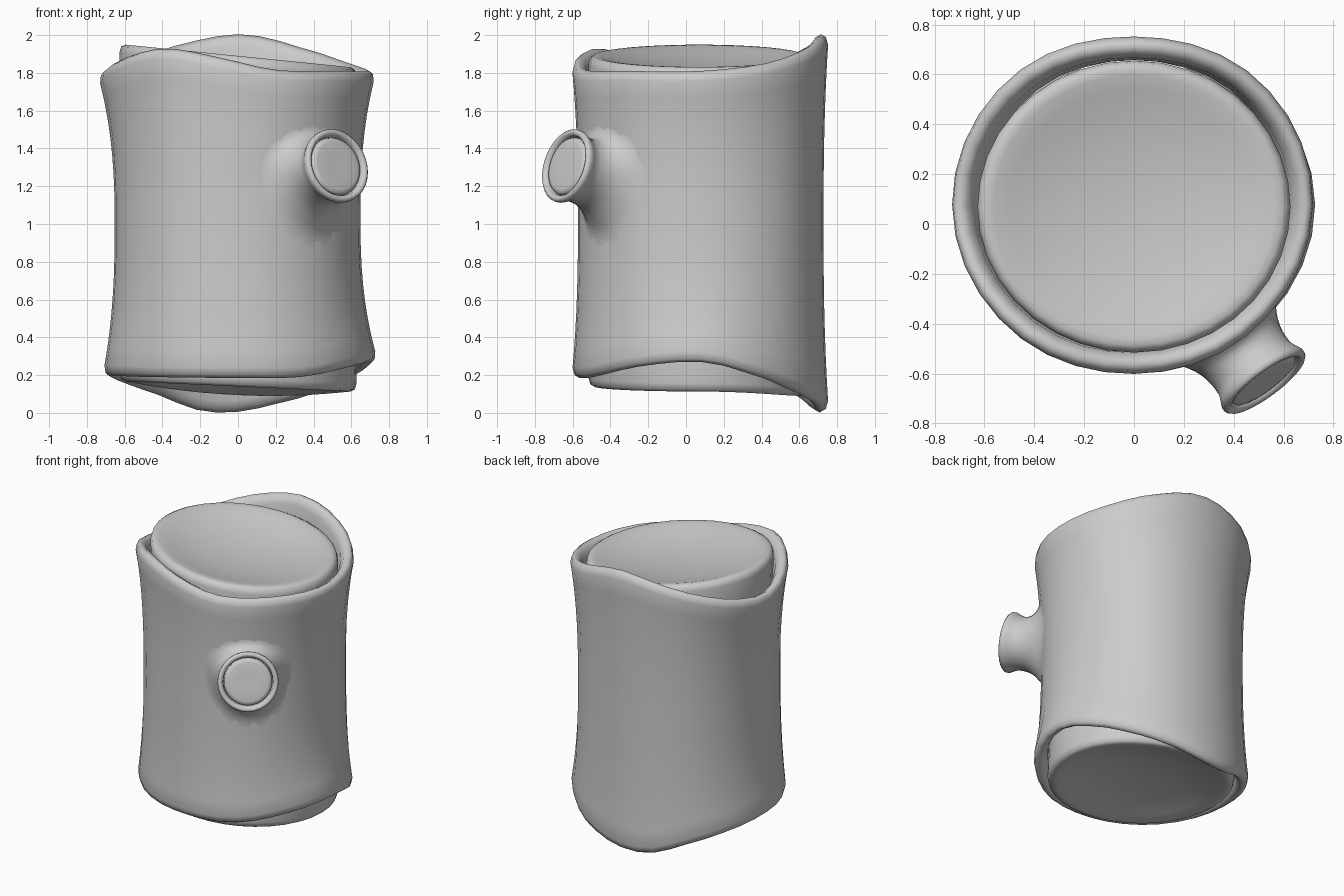
import bpy, bmesh
from math import sin, cos, radians, pi, atan2, degrees
from mathutils import Vector

if "Cube" in bpy.data.objects:
    bpy.data.objects.remove(bpy.data.objects["Cube"])

CY = 0.078           # trunk axis offset in y
SEG = 36


def loop_interp(keys, a):
    """Periodic smooth interpolation of (angle, value) keys."""
    a %= 360
    n = len(keys)
    for i in range(n):
        a1, v1 = keys[i]
        a2, v2 = keys[(i + 1) % n]
        if i == n - 1:
            a2 += 360
        if a1 <= a <= a2:
            v0, v3 = keys[i - 1][1], keys[(i + 2) % n][1]
            t = (a - a1) / (a2 - a1)
            return v1 + 0.5 * t * (v2 - v0 + t * (2*v0 - 5*v1 + 4*v2 - v3
                                   + t * (3*(v1 - v2) + v3 - v0)))


def every45(*vals):
    return [(45 * i, v) for i, v in enumerate(vals)]


# Rim heights, waist radius and end flares around the trunk
TOP = [(0, 1.81), (30, 1.85), (60, 1.935), (82, 1.998), (97, 1.998), (118, 1.95), (135, 1.895),
       (157, 1.83), (180, 1.80), (210, 1.88), (235, 1.93), (262, 1.88), (288, 1.815), (325, 1.81)]
BOTTOM = [(0, 0.27), (20, 0.215), (50, 0.11), (73, 0.045), (90, 0.006), (108, 0.012), (130, 0.095),
          (155, 0.16), (180, 0.195), (225, 0.19), (270, 0.185), (300, 0.19), (335, 0.25)]
WAIST = every45(0.648, 0.664, 0.650, 0.660, 0.653, 0.664, 0.650, 0.658)
FLARE_T = every45(0.085, 0.050, 0.028, 0.060, 0.092, 0.050, 0.035, 0.045)
FLARE_B = every45(0.095, 0.034, 0.028, 0.040, 0.065, 0.034, 0.034, 0.050)


def trunk_point(a, z, inset=0.0):
    """Point on the flared trunk surface at angle a (degrees)."""
    zt, zb = loop_interp(TOP, a), loop_interp(BOTTOM, a)
    u = min(1, max(0, (z - zb) / (zt - zb)))
    f = abs(2 * u - 1) ** 2.5
    r = loop_interp(WAIST, a) + f * loop_interp(FLARE_T if u > 0.5 else FLARE_B, a) - inset
    return Vector((r * cos(radians(a)), CY + r * sin(radians(a)), z))


def loft(name, rings, cap_start=False, cap_end=False):
    """Skin a list of equal-length closed rings into a smooth mesh object."""
    bm = bmesh.new()
    vs = [[bm.verts.new(p) for p in ring] for ring in rings]
    n = len(rings[0])
    for r0, r1 in zip(vs, vs[1:]):
        for i in range(n):
            j = (i + 1) % n
            bm.faces.new((r0[i], r0[j], r1[j], r1[i]))
    for flag, ring in ((cap_start, vs[0]), (cap_end, vs[-1])):
        if flag:
            c = bm.verts.new(sum((v.co for v in ring), Vector()) / n)
            for i in range(n):
                bm.faces.new((ring[i], ring[(i + 1) % n], c))
    bmesh.ops.recalc_face_normals(bm, faces=bm.faces)
    for f in bm.faces:
        f.smooth = True
    me = bpy.data.meshes.new(name)
    bm.to_mesh(me)
    bm.free()
    ob = bpy.data.objects.new(name, me)
    bpy.context.collection.objects.link(ob)
    return ob


angles = [i * 360 / SEG for i in range(SEG)]

# Bark: wavy-edged shell with rolled rims at both ends
lip = [(0.085, 0.22), (0.085, 0.06), (0.07, 0.018), (0.042, 0.0), (0.015, 0.015), (0.0, 0.055)]
rings = [[trunk_point(a, loop_interp(BOTTOM, a) + h, d) for a in angles] for d, h in lip]
for k in range(1, 16):
    t = k / 16
    rings.append([trunk_point(a, (loop_interp(BOTTOM, a) + 0.055) * (1 - t)
                              + (loop_interp(TOP, a) - 0.055) * t) for a in angles])
rings += [[trunk_point(a, loop_interp(TOP, a) - h, d) for a in angles] for d, h in reversed(lip)]
loft("bark", rings)


# Wood core: tilted, dished ends with rounded edges
def core_ring(scale, dz, top):
    ring = []
    for a in angles:
        x = 0.628 * scale * cos(radians(a))
        y = 0.586 * scale * sin(radians(a))
        if top:
            z = 1.89 - 0.1 * x - dz
        else:
            z = 0.14 - 0.045 * x - 0.05 * max(0, y / 0.58) ** 2 + dz
        ring.append(Vector((x, CY - 0.008 + y, z)))
    return ring


dish = [(0.12, 0.08), (0.4, 0.068), (0.65, 0.042), (0.8, 0.018), (0.9, 0.002), (0.95, 0.0),
        (0.985, 0.012), (1.0, 0.045), (0.99, 0.2)]
loft("wood_core", [core_ring(s, d, False) for s, d in dish]
     + [core_ring(s, d, True) for s, d in reversed(dish)], True, True)

# Branch stub: flares out of the trunk and ends in a rolled rim
axis = Vector((0.57, -0.77, 0.26)).normalized()
side = Vector((0, 0, 1)).cross(axis).normalized()
up = axis.cross(side)
tip = Vector((0.525, -0.635, 1.31))
BR = 32
phis = [2 * pi * i / BR for i in range(BR)]


def stub_ring(radius, along):
    return [tip + axis * along + side * (radius * cos(p)) + up * (radius * sin(p)) for p in phis]


def trunk_angle(p):
    return degrees(atan2(p.y - CY, p.x))


neck = stub_ring(0.178, -0.07)
foot = stub_ring(0.172, -0.21)
base = [trunk_point(-52 + 33 * cos(p), 1.28 + (0.27 if sin(p) > 0 else 0.46) * sin(p), 0.003)
        for p in phis]
rings = []
for k in range(13):
    t = k / 12
    ring = []
    for b, f, n in zip(base, foot, neck):
        # leave along the trunk skin, arrive along the branch axis
        e = 2 * t - t * t
        a0, a1 = trunk_angle(b), trunk_angle(f)
        skin = trunk_point(a0 + (a1 - a0) * e, b.z + (f.z - b.z) * e, 0.003)
        c = trunk_point(a1, f.z, -0.01)
        quad = b * (1 - t) ** 2 + c * (2 * t * (1 - t)) + n * t * t
        ring.append(skin.lerp(quad, min(1, 2 * t) ** 2 * (3 - 2 * min(1, 2 * t))))
    rings.append(ring)
rings += [stub_ring(r, d) for r, d in ((0.189, -0.042), (0.2, -0.018), (0.199, 0.0), (0.188, 0.011),
                                       (0.174, 0.008), (0.164, -0.004), (0.16, -0.05))]
loft("branch_stub", rings)

# Branch wood: slightly domed cut face inside the stub rim
loft("branch_wood", [stub_ring(r, d) for r, d in ((0.158, -0.08), (0.158, -0.018), (0.15, -0.002),
                                                  (0.13, 0.002), (0.06, 0.0))], False, True)
